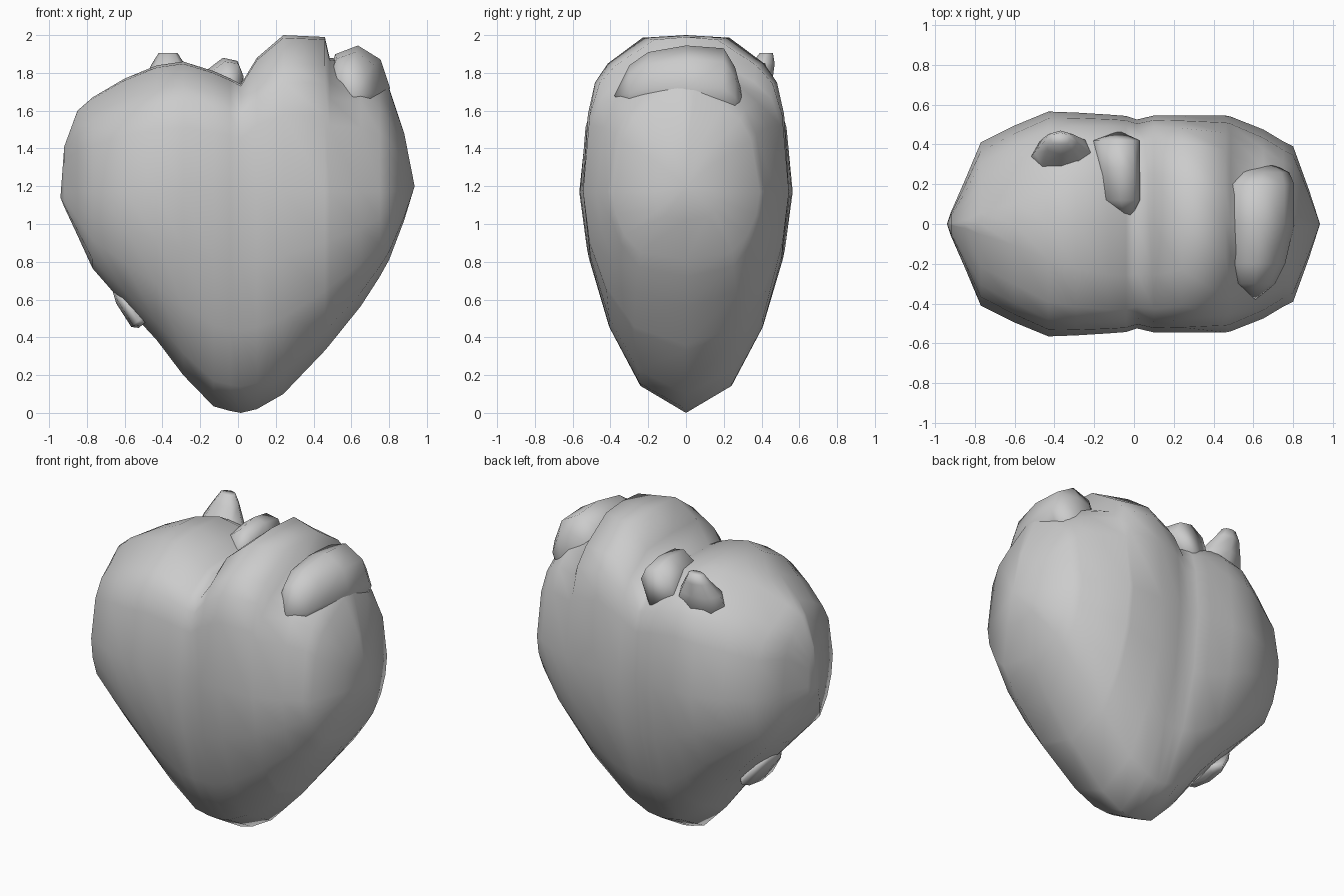
import bpy, bmesh, math
from mathutils import Vector

if "Cube" in bpy.data.objects:
    bpy.data.objects.remove(bpy.data.objects["Cube"])


def loft(name, rings):
    """Skin a list of closed rings (single points allowed at the ends)."""
    bm = bmesh.new()
    vr = [[bm.verts.new(p) for p in r] for r in rings]
    for a, b in zip(vr, vr[1:]):
        n = max(len(a), len(b))
        for i in range(n):
            j = (i + 1) % n
            quad = [a[i % len(a)], a[j % len(a)], b[j % len(b)], b[i % len(b)]]
            bm.faces.new(list(dict.fromkeys(quad)))
    for r in (vr[0], vr[-1]):
        if len(r) > 2:
            bm.faces.new(r)
    bmesh.ops.recalc_face_normals(bm, faces=bm.faces)
    mesh = bpy.data.meshes.new(name)
    bm.to_mesh(mesh)
    bm.free()
    mesh.shade_smooth()
    ob = bpy.data.objects.new(name, mesh)
    bpy.context.collection.objects.link(ob)
    return ob


def oval(c, u, v, n=8):
    """Ring around c spanned by the half-axes u and v."""
    c, u, v = Vector(c), Vector(u), Vector(v)
    return [c + u * math.cos(2 * math.pi * i / n) + v * math.sin(2 * math.pi * i / n)
            for i in range(n)]


# heart body: egg-shaped slices along x (height fraction, width fraction)
PROFILE = [(0.07, .45), (0.22, .74), (0.4, .93), (0.585, 1), (0.79, .96),
           (0.875, .9), (0.925, .79), (0.993, .48)]
WIDEST = 1.17
# x, bottom z, top z, half depth
SLICES = [(-.92, 1.09, 1.41, .06), (-.85, .94, 1.60, .22), (-.77, .765, 1.67, .41),
          (-.6, .57, 1.77, .495), (-.43, .385, 1.84, .565), (-.29, .2, 1.86, .56),
          (-.13, .035, 1.81, .55), (-.04, .01, 1.77, .543), (.015, 0, 1.74, .525),
          (.1, .02, 1.88, .545), (.24, .1, 2.0, .545), (.46, .33, 1.99, .545),
          (.485, .36, 1.88, .54), (.65, .565, 1.86, .475), (.75, .72, 1.79, .415),
          (.8, .81, 1.72, .39), (.88, 1.02, 1.48, .17)]


def slice_ring(x, zb, zt, w):
    # every slice is widest at the same height; towards the sides the slices
    # get blunter below and more tapered above
    def point(t, k):
        if t < .585:
            p = 1 - (.85 if x < 0 else .65) * x * x
            return w * k ** p, zb + (WIDEST - zb) * t / .585
        return w * k ** (1 + 3 * x * x), WIDEST + (zt - WIDEST) * (t - .585) / .415
    side = [point(t, k) for t, k in PROFILE]
    return ([(x, 0, zb)] + [(x, y, z) for y, z in side] + [(x, 0, zt)]
            + [(x, -y, z) for y, z in reversed(side)])


loft("heart_body", [[(-.94, 0, 1.14)]] + [slice_ring(*s) for s in SLICES]
     + [[(.935, 0, 1.2)]])

# folded lump on the right shoulder, running front to back
LUMP = [(-.3, .61, 1.71, .1, .13), (-.2, .62, 1.74, .14, .17),
        (0, .635, 1.74, .17, .205), (.2, .635, 1.74, .17, .19), (.26, .65, 1.69, .13, .14)]
loft("right_auricle", [[(.61, -.38, 1.68)]]
     + [oval((x, y, z), (rx, 0, -.02), (0, 0, rz)) for y, x, z, rx, rz in LUMP]
     + [[(.66, .32, 1.6)]])

# upright vessel stub at the left rear
loft("rear_vessel", [oval((x, y, z), (r, 0, 0), (0, r * .7, 0))
                     for x, y, z, r in [(-.34, .31, 1.6, .2), (-.36, .36, 1.76, .14),
                                        (-.37, .41, 1.85, .085), (-.37, .425, 1.905, .05)]])

# vessel ridge beside the top cleft
loft("cleft_vessel", [[(-.03, .0, 1.7)]]
     + [oval((x, y, z), (rx, 0, .03), (0, 0, rz))
        for y, x, z, rx, rz in [(.12, -.07, 1.75, .1, .11), (.28, -.08, 1.75, .11, .13),
                                (.42, -.09, 1.73, .12, .12)]]
     + [[(-.08, .47, 1.6)]])

# small raised flap at the lower left
loft("lower_left_flap", [[(-.68, .02, .7)]]
     + [oval((x, .02, z), (0, w, 0), (.035, 0, .03))
        for x, z, w in [(-.61, .61, .13), (-.53, .485, .17), (-.49, .48, .12)]])
